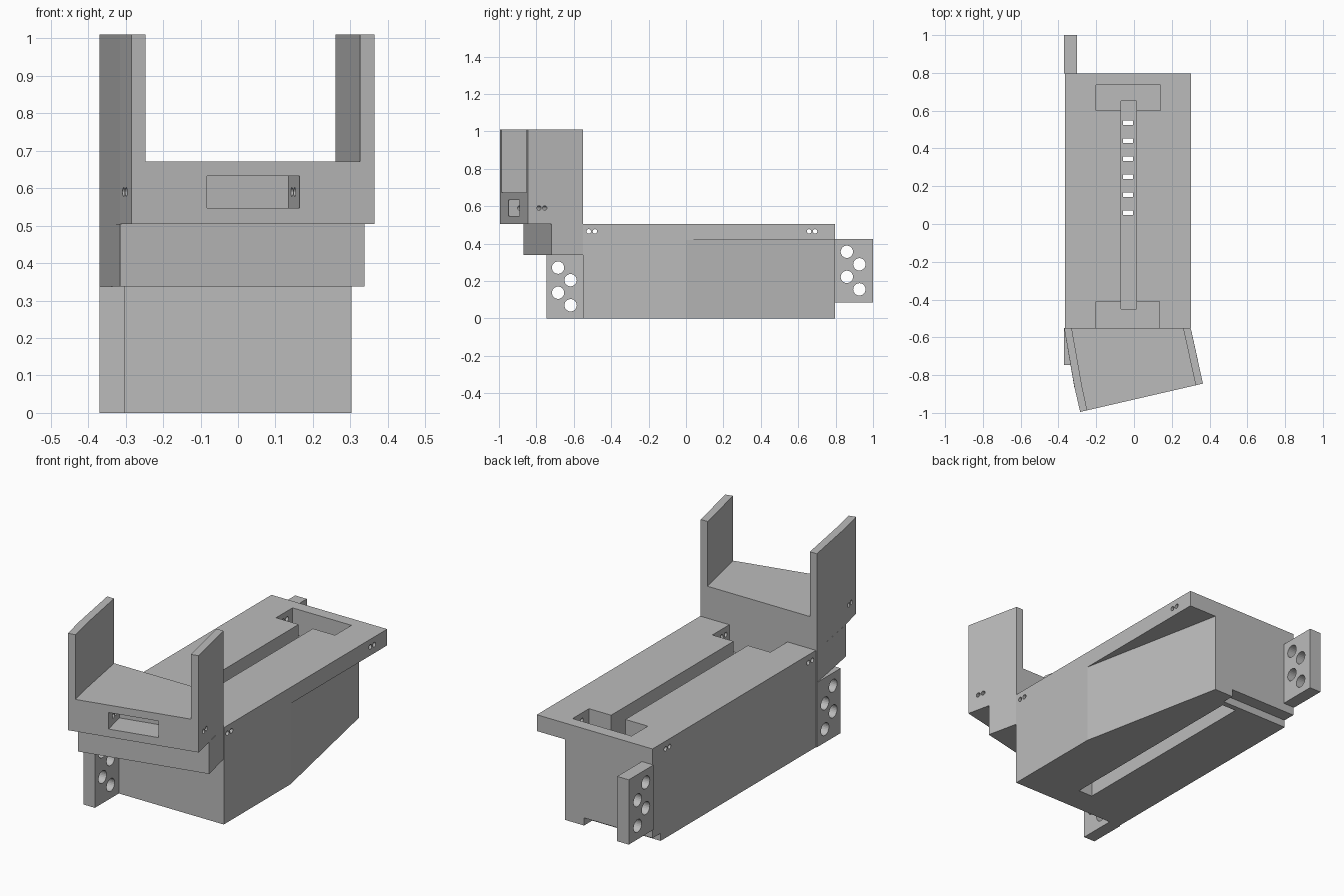
import bpy, bmesh, math
from mathutils import Matrix, Vector

cube = bpy.data.objects.get("Cube")
if cube:
    bpy.data.objects.remove(cube, do_unlink=True)

grey = bpy.data.materials.new("plain grey")
grey.use_nodes = True
COLOUR = (0.5, 0.5, 0.5, 1)
grey.diffuse_color = COLOUR
grey.node_tree.nodes["Principled BSDF"].inputs["Base Color"].default_value = COLOUR

YAW = math.radians(13)


def make(name, bm):
    bmesh.ops.recalc_face_normals(bm, faces=bm.faces)
    mesh = bpy.data.meshes.new(name)
    bm.to_mesh(mesh)
    bm.free()
    ob = bpy.data.objects.new(name, mesh)
    bpy.context.collection.objects.link(ob)
    mesh.materials.append(grey)
    return ob


def prism(name, plan, z0, z1):
    """Upright prism from a plan outline."""
    bm = bmesh.new()
    base = bm.faces.new([bm.verts.new((x, y, z0)) for x, y in plan])
    top = bmesh.ops.extrude_face_region(bm, geom=[base])["geom"]
    bmesh.ops.translate(bm, vec=(0, 0, z1 - z0),
                        verts=[v for v in top if isinstance(v, bmesh.types.BMVert)])
    return make(name, bm)


def box(name, x0, x1, y0, y1, z0, z1):
    return prism(name, [(x0, y0), (x1, y0), (x1, y1), (x0, y1)], z0, z1)


def rod(centre, radius, length, yaw=0.0, sides=24):
    """Round cutter lying along x, turned by yaw."""
    bm = bmesh.new()
    matrix = (Matrix.Translation(centre) @ Matrix.Rotation(yaw, 4, 'Z')
              @ Matrix.Rotation(math.pi / 2, 4, 'Y'))
    bmesh.ops.create_cone(bm, cap_ends=True, segments=sides, radius1=radius,
                          radius2=radius, depth=length, matrix=matrix)
    return make("hole_cutter", bm)


def cut(ob, *cutters):
    bpy.context.view_layer.objects.active = ob
    for cutter in cutters:
        cutter.hide_render = True
        mod = ob.modifiers.new("cut", 'BOOLEAN')
        mod.operation, mod.solver, mod.object = 'DIFFERENCE', 'EXACT', cutter
        bpy.ops.object.modifier_apply(modifier=mod.name)
        bpy.data.objects.remove(cutter, do_unlink=True)


# Main body: a block whose +x flank tapers inward beneath the deck
body = box("body", -0.365, 0.303, -0.55, 0.797, 0, 0.505)
cut(body, prism("taper", [(0.303, 0), (0.5, 0), (0.5, 0.9), (0.12, 0.9)], -0.1, 0.42))

# Deck pockets, upper and lower slots, notch under the back edge
cut(body,
    box("front_pocket", -0.2, 0.135, -0.6, -0.41, 0.37, 0.6),
    box("rear_pocket", -0.2, 0.14, 0.6, 0.735, 0.37, 0.6),
    box("upper_slot", -0.07, 0.012, -0.45, 0.65, 0.25, 0.6),
    box("lower_slot", -0.07, 0.012, -0.41, 0.7, -0.1, 0.2),
    box("back_notch", -0.5, 0.03, 0.73, 0.9, -0.1, 0.04))

# Row of small openings through the slot floor
for i in range(6):
    y = 0.06 + i * 0.095
    cut(body, box("floor_opening", -0.057, -0.005, y - 0.012, y + 0.012, 0.1, 0.3))

# Pin holes across the pockets
for y in (-0.52, -0.487, 0.658, 0.69):
    cut(body, rod((0, y, 0.465), 0.012, 1.2, sides=16))

# Mounting tabs with four staggered bolt holes each
for name, y0, y1, z0, z1 in (("front_tab", -0.747, -0.55, 0, 0.338),
                             ("rear_tab", 0.797, 1.0, 0.085, 0.423)):
    tab = box(name, -0.37, -0.303, y0, y1, z0, z1)
    for i in range(4):
        y = y0 + (0.063 if i % 2 else 0.13)
        if name == "front_tab":
            y = y0 + (0.063 if i % 2 else 0.13)
        cut(tab, rod((-0.335, y, z0 + 0.07 + i * 0.067), 0.033, 0.3))

# Angled head: a turned block hollowed to leave two upright cheeks
head = prism("head", [(-0.285, -0.995), (0.365, -0.845), (0.3, -0.55),
                      (-0.37, -0.55), (-0.315, -0.865)], 0.505, 1.01)
trough = prism("trough", [(-0.223, -1.1), (0.38, -1.1), (0.26, -0.55),
                          (0.249, -0.5), (-0.341, -0.5), (-0.33, -0.55),
                          (-0.275, -0.86)], 0.672, 1.2)
cut(head, trough)

# Window recess in the front of the head
along = Vector((math.cos(YAW), math.sin(YAW)))
inward = Vector((-along.y, along.x))
middle = Vector((0.041, -0.92))
plan = [middle + along * a + inward * b
        for a, b in ((-0.127, -0.1), (0.127, -0.1), (0.127, 0.135), (-0.127, 0.135))]
cut(head, prism("window", plan, 0.547, 0.633))

# Pin holes across the head
for offset in (-0.016, 0.016):
    cut(head, rod((0, -0.851 + offset, 0.59), 0.012, 1.2, YAW, 16))

# Shorter step supporting the head
prism("head_step", [(-0.315, -0.87), (0.338, -0.72), (0.3, -0.55), (-0.37, -0.55)],
      0.338, 0.505)
